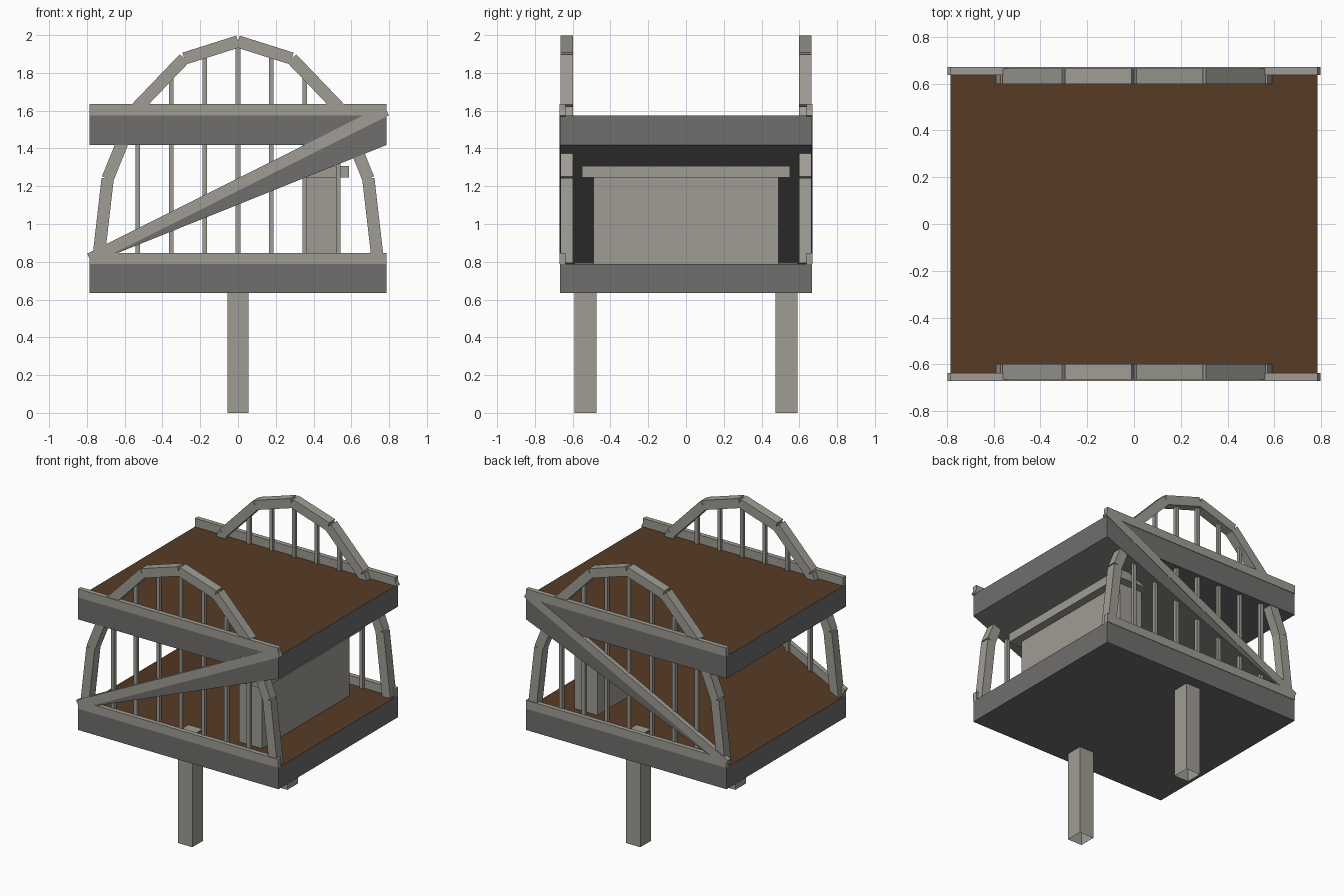
import bpy, bmesh, math
from mathutils import Vector

if "Cube" in bpy.data.objects:
    bpy.data.objects.remove(bpy.data.objects["Cube"])


def material(name, rgb):
    m = bpy.data.materials.new(name)
    m.diffuse_color = (*rgb, 1)
    m.use_nodes = True
    m.node_tree.nodes["Principled BSDF"].inputs["Base Color"].default_value = m.diffuse_color
    return m


LIGHT = material("light concrete", (0.345, 0.335, 0.295))
DARK = material("dark concrete", (0.160, 0.158, 0.153))
BROWN = material("brown roadway", (0.096, 0.043, 0.018))


def prism(name, profile, y0, y1, mats, open_bottom=False):
    """Extrude an XZ profile along y; faces pointing up take the last material."""
    bm = bmesh.new()
    face = bm.faces.new([bm.verts.new((x, y0, z)) for x, z in profile])
    ext = bmesh.ops.extrude_face_region(bm, geom=[face])
    moved = [v for v in ext["geom"] if isinstance(v, bmesh.types.BMVert)]
    bmesh.ops.translate(bm, vec=(0, y1 - y0, 0), verts=moved)
    bmesh.ops.recalc_face_normals(bm, faces=bm.faces)
    for f in bm.faces:
        f.material_index = len(mats) - 1 if f.normal.z > 0.5 else 0
    if open_bottom:
        low = [f for f in bm.faces if f.normal.z < -0.9]
        bmesh.ops.delete(bm, geom=low, context="FACES_ONLY")
    me = bpy.data.meshes.new(name)
    bm.to_mesh(me)
    bm.free()
    for m in mats:
        me.materials.append(m)
    ob = bpy.data.objects.new(name, me)
    bpy.context.collection.objects.link(ob)
    return ob


def box(name, x0, x1, y0, y1, z0, z1, mats=(LIGHT,), **kw):
    return prism(name, [(x0, z0), (x1, z0), (x1, z1), (x0, z1)], y0, y1, mats, **kw)


def beam(name, a, b, thick, y0, y1):
    """Square-ended bar between two XZ points."""
    a, b = Vector(a), Vector(b)
    d = (b - a).normalized()
    n = Vector((-d.y, d.x)) * thick / 2
    return prism(name, [a - n, b - n, b + n, a + n], y0, y1, (LIGHT,))


W, D = 0.785, 0.668          # half width and half depth of the decks
LOW, HIGH = 0.787, 1.575     # road surface heights

# Decks and the wedge ramp joining them
box("lower_deck", -W, W, -D, D, 0.635, LOW, (DARK, BROWN))
box("upper_deck", -W, W, -D, D, 1.418, HIGH, (DARK, BROWN))
prism("ramp", [(-W, LOW), (W, 1.418), (W, HIGH)], -D, D, (DARK, BROWN))

# Service block under the ramp
box("block_body", 0.35, 0.53, -0.49, 0.49, LOW, 1.245)
box("block_cap", 0.295, 0.587, -0.55, 0.55, 1.245, 1.307)

# Half of the arch centreline, from the foot to the crown
half = [(0.742, 0.79), (0.69, 1.24), (0.54, 1.61), (0.285, 1.876), (0.0, 1.966)]
arch = half + [(-x, z) for x, z in reversed(half[:-1])]


def arch_height(x):
    for (x0, z0), (x1, z1) in zip(half, half[1:]):
        if x1 <= abs(x) <= x0:
            return z0 + (z1 - z0) * (abs(x) - x0) / (x1 - x0)


for side, s in (("front", -1), ("back", 1)):
    def span(a, b):
        return sorted((s * a, s * b))

    # Leg, open at the bottom, with its top just through the deck
    box(side + "_leg", -0.056, 0.056, *span(0.473, 0.591), 0, LOW + 0.006,
        open_bottom=True)

    # Curbs along both decks and the ramp
    edge = span(0.638, 0.671)
    box(side + "_lower_curb", -W, W, *edge, LOW, LOW + 0.06)
    box(side + "_upper_curb", -W, W, *edge, HIGH, HIGH + 0.06)
    beam(side + "_ramp_curb", (-W, LOW + 0.029), (W, HIGH + 0.027), 0.06, *edge)

    # Segmented arch
    for i, (a, b) in enumerate(zip(arch, arch[1:])):
        beam(f"{side}_arch_segment_{i + 1}", a, b, 0.065, *span(0.598, 0.665))

    # Hanger rods
    for k in range(-3, 4):
        x = k * 0.177
        box(f"{side}_hanger_{k + 4}", x - 0.012, x + 0.012, *span(0.62, 0.644),
            LOW, arch_height(x))
